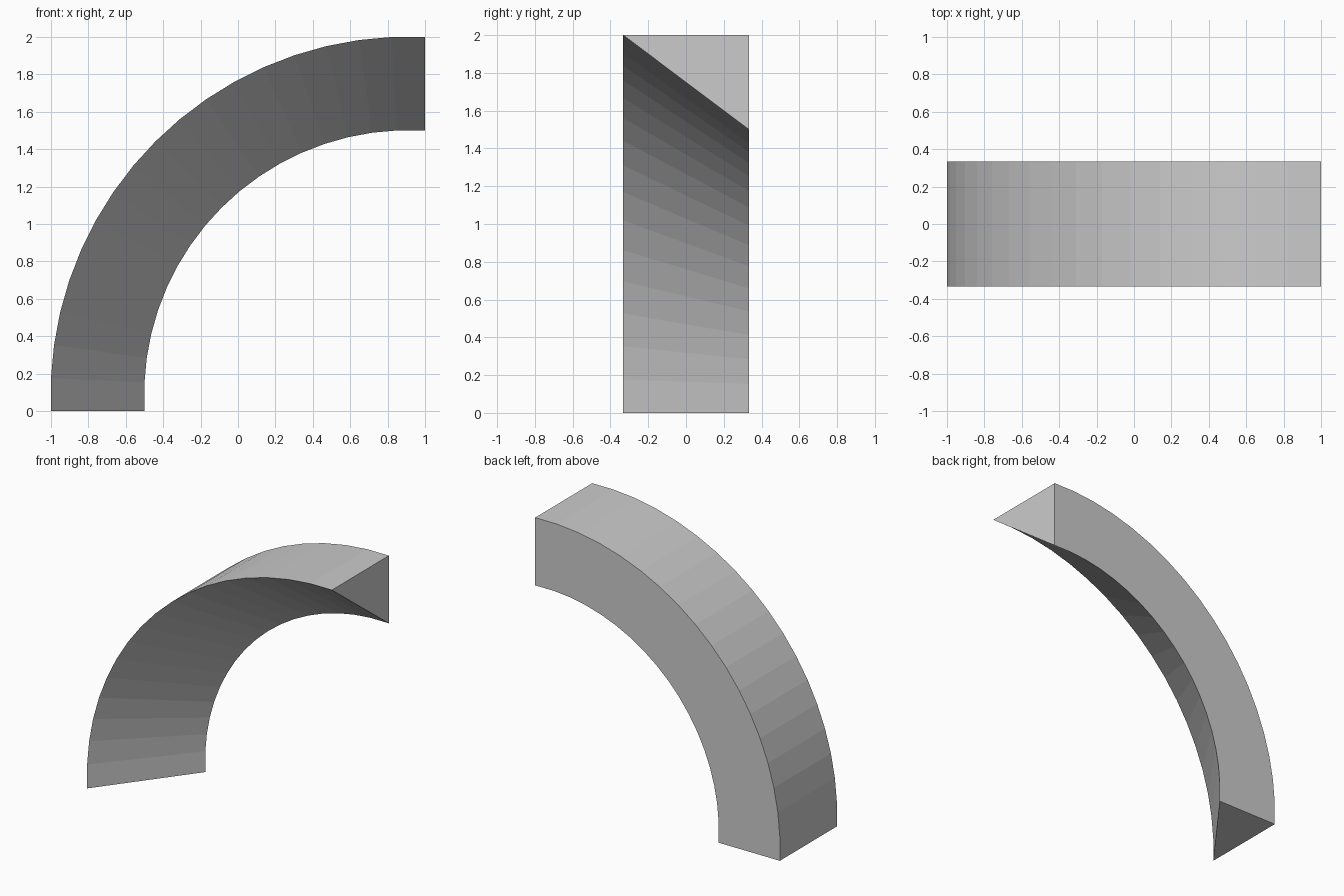
import bpy, bmesh, math

if "Cube" in bpy.data.objects:
    bpy.data.objects.remove(bpy.data.objects["Cube"])

SEGS = 18                 # straight pieces along the curve
DEPTH = 0.333             # half width in y
THICK = 0.5               # radial thickness
turn = math.radians(90) / (SEGS - 1)

# Path: first piece vertical, last piece horizontal, equal lengths
length = 2 / sum(math.cos(k * turn) for k in range(SEGS))
outer = [(-1.0, 0.0)]
for k in range(SEGS):
    x, z = outer[-1]
    outer.append((x + length * math.sin(k * turn), z + length * math.cos(k * turn)))


# Inner edge: mitred offset of the outer edge
def offset(i):
    x, z = outer[i]
    end = i in (0, SEGS)
    a = min(max((i - 0.5) * turn, 0), math.radians(90))
    d = THICK if end else THICK / math.cos(turn / 2)
    return x + d * math.cos(a), z - d * math.sin(a)


# Triangular section swept along the path
bm = bmesh.new()
rings = []
for i, (x, z) in enumerate(outer):
    xi, zi = offset(i)
    rings.append([bm.verts.new(p) for p in
                  ((x, -DEPTH, z), (x, DEPTH, z), (xi, DEPTH, zi))])
for a, b in zip(rings, rings[1:]):
    for j in range(3):
        k = (j + 1) % 3
        bm.faces.new((a[j], a[k], b[k], b[j]))
bm.faces.new(rings[0])
bm.faces.new(rings[-1])
bmesh.ops.recalc_face_normals(bm, faces=bm.faces)

mesh = bpy.data.meshes.new("curved_corner_wedge")
bm.to_mesh(mesh)
bm.free()
bpy.context.collection.objects.link(bpy.data.objects.new("curved_corner_wedge", mesh))
